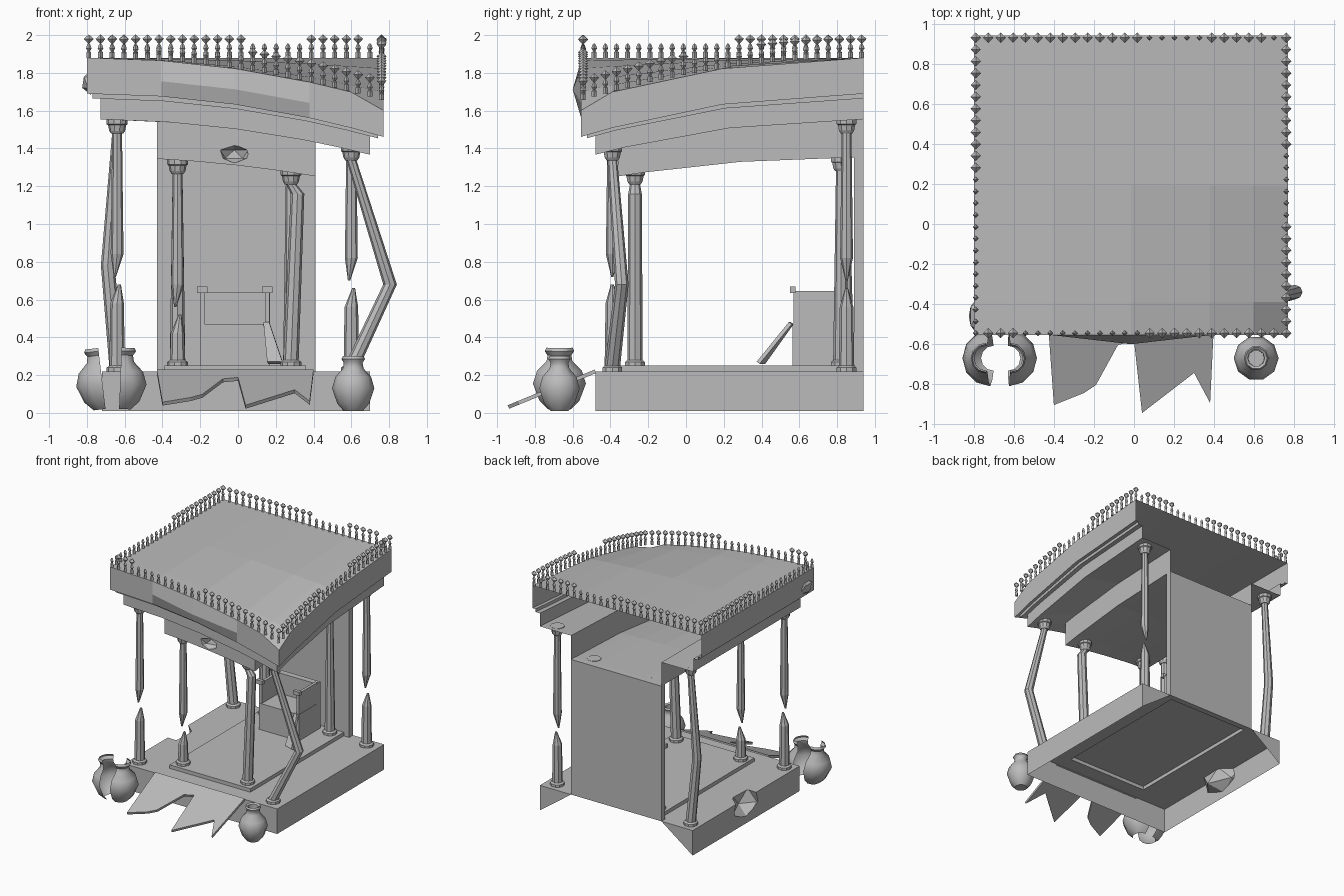
import bpy, bmesh, math
from mathutils import Vector, Matrix

if "Cube" in bpy.data.objects:
    bpy.data.objects.remove(bpy.data.objects["Cube"])

stone = bpy.data.materials.new("grey_stone")
stone.use_nodes = True
GREY = (0.5, 0.5, 0.5, 1)
stone.diffuse_color = GREY
stone.node_tree.nodes["Principled BSDF"].inputs["Base Color"].default_value = GREY

BACK = 0.94
FX = (0, .25, .5, .75, .89, 1)
FY = (0, .5, .89, 1)


def finish(name, bm, normals=True):
    bmesh.ops.remove_doubles(bm, verts=bm.verts, dist=0.0005)
    if normals:
        bmesh.ops.recalc_face_normals(bm, faces=bm.faces)
    me = bpy.data.meshes.new(name)
    bm.to_mesh(me)
    bm.free()
    me.materials.append(stone)
    ob = bpy.data.objects.new(name, me)
    bpy.context.collection.objects.link(ob)
    return ob


def smooth(ob):
    bpy.ops.object.select_all(action='DESELECT')
    ob.select_set(True)
    bpy.context.view_layer.objects.active = ob
    bpy.ops.object.shade_smooth_by_angle(angle=math.radians(40))


def sag(x, y):
    """Drop of the roof towards its collapsed corner."""
    u, v = (x + .8) / 1.57, (BACK - y) / 1.5
    return 0.23 * u * u * v * v


def flat(x, y):
    return 0


def spot(ring, u, v, drop):
    x0, x1, yf, z = ring[:4]
    x, y = x0 + (x1 - x0) * u, BACK + (yf - BACK) * v
    p = Vector((x, y, z - drop(x, y)))
    if len(ring) > 4 and v == 1 and u == .5:
        p.y -= ring[4]
    return p


def sheet(bm, ring, drop, corner=0):
    """Horizontal panel spanning one ring."""
    g = [[bm.verts.new(spot(ring, u, v, drop)) for u in FX] for v in FY]
    g[-1][-1].co.z -= corner
    for a, b in zip(g, g[1:]):
        for i in range(len(FX) - 1):
            bm.faces.new((a[i], a[i + 1], b[i + 1], b[i]))


def steps(bm, rings, drop, corner=0):
    """Three-sided stepped skirt, open at the back."""
    path = [(0, v) for v in FY] + [(u, 1) for u in FX[1:]] + [(1, v) for v in FY[-2::-1]]
    rows = [[bm.verts.new(spot(r, u, v, drop)) for u, v in path] for r in rings]
    rows[0][len(FY) + len(FX) - 2].co.z -= corner
    for a, b in zip(rows, rows[1:]):
        for i in range(len(path) - 1):
            bm.faces.new((a[i], a[i + 1], b[i + 1], b[i]))


def tube(bm, rings, sides=8, arc=math.tau, cap=True):
    """Skin round rings given as (x, y, z, radius)."""
    full = arc > 6
    n = sides if full else sides + 1
    rows = [[bm.verts.new((x + r * math.cos(arc * k / sides), y + r * math.sin(arc * k / sides), z))
             for k in range(n)] for x, y, z, r in rings]
    for a, b in zip(rows, rows[1:]):
        for k in range(sides):
            j = (k + 1) % n
            bm.faces.new((a[k], a[j], b[j], b[k]))
    if cap:
        bm.faces.new(rows[0][::-1])
        bm.faces.new(rows[-1])


def box(name, x0, x1, y0, y1, z0, z1):
    bm = bmesh.new()
    bmesh.ops.create_cube(bm, size=1)
    for v in bm.verts:
        v.co = ((x0 + x1) / 2 + v.co.x * (x1 - x0), (y0 + y1) / 2 + v.co.y * (y1 - y0),
                (z0 + z1) / 2 + v.co.z * (z1 - z0))
    return finish(name, bm)


def gouge(ob, name, centre, size):
    """Chip a rough hollow out of a part."""
    bm = bmesh.new()
    bmesh.ops.create_icosphere(bm, subdivisions=1, radius=1, matrix=Matrix.LocRotScale(
        centre, Matrix.Rotation(.4, 3, 'Z'), size))
    cutter = finish(name, bm)
    cutter.hide_render = True
    cutter.hide_viewport = True
    mod = ob.modifiers.new("chip", 'BOOLEAN')
    mod.operation, mod.solver, mod.object = 'DIFFERENCE', 'FLOAT', cutter


# Roof, stepped eaves and hanging inner canopy
eaves = [(-.8, .77, -.555, 1.88), (-.8, .77, -.555, 1.77, .045), (-.8, .77, -.555, 1.69),
         (-.77, .74, -.525, 1.69), (-.77, .74, -.525, 1.665), (-.727, .7, -.48, 1.665),
         (-.727, .7, -.48, 1.555), (-.43, .41, -.36, 1.555), (-.43, .41, -.36, 1.355)]
bm = bmesh.new()
sheet(bm, eaves[0], sag, .05)
steps(bm, eaves, sag, .05)
sheet(bm, eaves[-1], sag)
canopy = finish("roof_canopy", bm)
gouge(canopy, "canopy_chip_cutter", Vector((-.02, -.37, 1.37)), Vector((.09, .07, .05)))

# Loose chunk on the eaves
bm = bmesh.new()
bmesh.ops.create_icosphere(bm, subdivisions=1, radius=1, matrix=Matrix.LocRotScale(
    Vector((-.78, -.46, 1.75)), None, Vector((.05, .09, .065))))
finish("eaves_chunk", bm)

# Base and raised inner floor
floor = [(-.72, .7, -.48, .01), (-.72, .7, -.48, .22), (-.39, .36, -.35, .22), (-.39, .36, -.35, .25)]
bm = bmesh.new()
steps(bm, floor, flat)
sheet(bm, floor[-1], flat)
for outer, inner in ((-.72, -.43), (.7, .41)):
    bm.faces.new([bm.verts.new(p) for p in ((outer, BACK, .01), (outer, BACK, .22), (inner, BACK, .22))])
base = finish("base", bm)
gouge(base, "base_chip_cutter", Vector((-.74, .24, .18)), Vector((.13, .2, .12)))

# Back wall
box("back_wall", -.43, .41, .89, BACK, .22, 1.355)

# Torn sloping apron
bm = bmesh.new()
outline = [(-.43, -.48), (-.4, -.9), (-.25, -.84), (-.19, -.8), (-.08, -.6), (0, -.58),
           (.04, -.94), (.3, -.74), (.38, -.89), (.4, -.48)]
bm.faces.new([bm.verts.new((x, y, .22 + .41 * (y + .48))) for x, y in outline])
apron = finish("front_apron", bm)
mod = apron.modifiers.new("thickness", 'SOLIDIFY')
mod.thickness, mod.offset = .02, 0


# Columns
def column(name, x, y, z0, z1, bend=None, gap=None):
    z1 -= sag(x, y)
    bm = bmesh.new()
    tube(bm, [(x, y, z0, .055), (x, y, z0 + .02, .055), (x, y, z0 + .03, .04)], 10)
    tube(bm, [(x, y, z1 - .075, .032), (x, y, z1 - .06, .042), (x, y, z1 - .03, .048),
              (x, y, z1 - .025, .055), (x, y, z1, .055)], 10)
    low, high = (x, y, z0 + .02, .041), (x, y, z1 - .07, .026)
    if gap:
        tube(bm, [low, (x, y, gap - .12, .036), (x + .012, y, gap - .02, .008)])
        tube(bm, [(x - .012, y, gap + .02, .006), (x, y, gap + .14, .034), high])
    elif bend:
        tube(bm, [low, (*bend, .036), high])
    else:
        tube(bm, [low, high])
    finish(name, bm)


column("outer_column_front_right", -.64, -.39, .22, 1.555, gap=.7)
column("outer_column_front_left", .6, -.39, .22, 1.555, bend=(.805, -.34, .68))
column("outer_column_back_right", -.64, .85, .22, 1.555, bend=(-.69, .84, .78))
column("outer_column_back_left", .6, .85, .22, 1.555, gap=.68)
column("inner_column_front_right", -.32, -.27, .25, 1.355, gap=.54)
column("inner_column_front_left", .28, -.27, .25, 1.355, bend=(.315, -.27, 1.16))
column("inner_column_back_right", -.32, .82, .25, 1.355)
column("inner_column_back_left", .28, .82, .25, 1.355)

# Crest of spindles along the roof edge, some missing their diamonds
bm = bmesh.new()
spindle = [(0, .013), (.03, .013), (.035, .006), (.05, .015), (.068, .009), (.075, .003)]
diamond = [(.075, .003), (.1, .026), (.122, .002)]
COUNT = 25
for side in range(4):
    for i in range(COUNT):
        t = i / COUNT
        x, y = [(-.79 + 1.55 * t, .93), (.76, .93 - 1.475 * t),
                (.76 - 1.55 * t, -.545), (-.79, -.545 + 1.475 * t)][side]
        z = 1.88 - sag(x, y)
        whole = [t < .53 or .72 < t < .93, t < .4 or t > .6, t < .45 or t > .85, t > .53][side]
        shape = spindle + (diamond[1:] if whole else [])
        tube(bm, [(x, y, z + h, r) for h, r in shape], 4)
finish("roof_crest", bm)

# Throne with arms, back, knobs and a fallen plank
box("throne_seat", -.2, .17, .565, .85, .25, .47)
box("throne_back", -.2, .17, .8, .85, .47, .64)
for label, x in (("right", -.19), ("left", .155)):
    box("throne_arm_" + label, x - .012, x + .012, .57, .82, .47, .645)
    box("throne_knob_" + label, x - .028, x + .028, .55, .58, .635, .668)
bm = bmesh.new()
plank = [(.14, .57, .47), (.17, .56, .47), (.24, .39, .26), (.16, .42, .26)]
bm.faces.new([bm.verts.new(p) for p in plank])
ob = finish("fallen_plank", bm)
ob.modifiers.new("thickness", 'SOLIDIFY').thickness = .02

# Whole and split vases
vase = [(.01, .05), (.05, .085), (.13, .112), (.19, .095), (.235, .055), (.265, .05), (.285, .062), (.3, .055)]
bm = bmesh.new()
tube(bm, [(.61, -.67, z, r) for z, r in vase] + [(.61, -.67, .29, .042), (.61, -.67, .2, .04)], 10)
smooth(finish("whole_vase", bm))
for label, turn, x, tilt in (("right", 90, -.7, -.12), ("left", -90, -.63, .04)):
    bm = bmesh.new()
    tube(bm, [(0, 0, z * 1.12, r * 1.25) for z, r in vase], 6, math.pi, False)
    spin = Matrix.Rotation(math.radians(turn), 4, 'Z')
    lean = Matrix.Rotation(tilt, 4, 'Y')
    bm.transform(Matrix.Translation((x, -.67, .01)) @ lean @ spin)
    smooth(finish("split_vase_" + label, bm))
